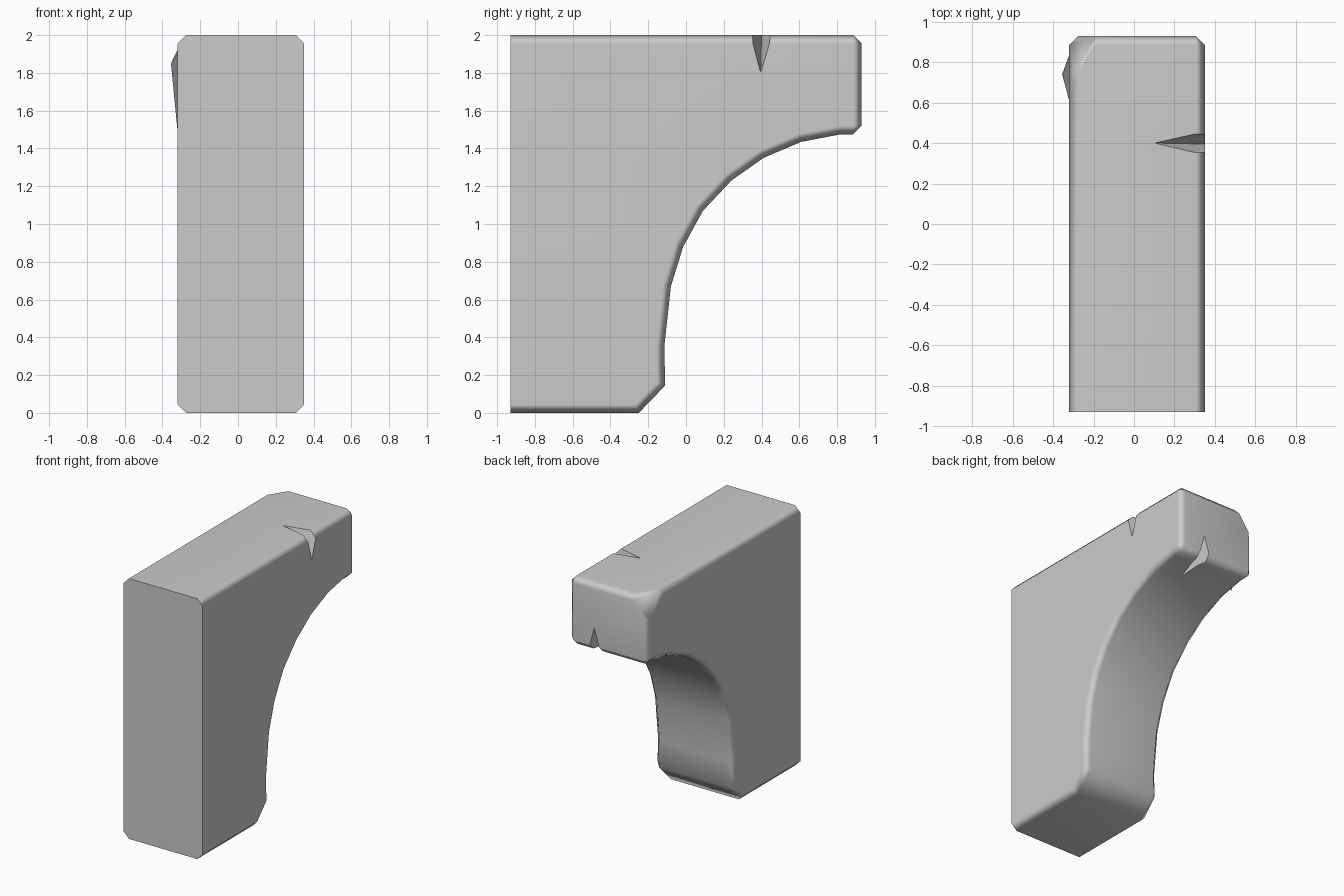
import bpy, bmesh, math
from mathutils import Vector, Matrix

if "Cube" in bpy.data.objects:
    bpy.data.objects.remove(bpy.data.objects["Cube"])

X0, X1, BACK, END = -0.32, 0.35, -0.93, 0.93


def make_object(name, bm):
    bmesh.ops.recalc_face_normals(bm, faces=bm.faces[:])
    me = bpy.data.meshes.new(name)
    bm.to_mesh(me)
    bm.free()
    ob = bpy.data.objects.new(name, me)
    bpy.context.collection.objects.link(ob)
    return ob


def hull(name, pts):
    bm = bmesh.new()
    for p in pts:
        bm.verts.new(p)
    bmesh.ops.convex_hull(bm, input=bm.verts[:])
    return make_object(name, bm)


# Bracket side profile (y, z), extruded across x
profile = [(BACK, 0), (-0.25, 0), (-0.11, 0.145), (-0.115, 0.35), (-0.08, 0.67),
           (-0.015, 0.88), (0.09, 1.07), (0.24, 1.23), (0.41, 1.35), (0.61, 1.435),
           (0.82, 1.475), (END, 1.475), (END, 2.0), (BACK, 2.0)]
bm = bmesh.new()
face = bm.faces.new([bm.verts.new((X0, y, z)) for y, z in profile])
ext = bmesh.ops.extrude_face_region(bm, geom=[face])
bmesh.ops.translate(bm, vec=(X1 - X0, 0, 0),
                    verts=[v for v in ext["geom"] if isinstance(v, bmesh.types.BMVert)])
bmesh.ops.recalc_face_normals(bm, faces=bm.faces[:])

# Worn edges: both side outlines and the free end, not the wall face
edges = []
for e in bm.edges:
    a, b = e.verts[0].co, e.verts[1].co
    along_side = abs(a.x - b.x) < 1e-4
    at_wall = abs(a.y - BACK) < 1e-4 and abs(b.y - BACK) < 1e-4
    at_end = abs(a.y - END) < 1e-4 and abs(b.y - END) < 1e-4
    if (along_side and not at_wall) or at_end:
        edges.append(e)
bmesh.ops.bevel(bm, geom=edges, offset=0.045, segments=1, profile=0.5,
                affect='EDGES', clamp_overlap=False)
bracket = make_object("stone_bracket", bm)

# Low bulge on the left side below the chipped corner
bulge = hull("side_bulge", [(-0.355, 0.74, 1.85), (-0.318, 0.60, 1.90), (-0.318, 0.69, 1.47),
                            (-0.318, 0.84, 1.78), (-0.29, 0.70, 1.985),
                            (-0.25, 0.66, 1.85), (-0.25, 0.78, 1.80)])

# Flat chip across the top left corner
normal = Vector((-0.042, 0.027, 0.030)).normalized()
centre = Vector((-0.26, 0.85, 1.933))
bm = bmesh.new()
bmesh.ops.create_cube(bm, size=1.0, matrix=Matrix.Translation(centre + normal * 0.5)
                      @ normal.to_track_quat('Z', 'Y').to_matrix().to_4x4())
chip = make_object("chip_cutter", bm)

# Cracks in the top right edge and under the free end
top_crack = hull("top_crack_cutter", [(0.10, 0.40, 2.001), (0.352, 0.395, 1.80),
                                      (0.42, 0.31, 2.06), (0.42, 0.49, 2.06)])
end_crack = hull("end_crack_cutter", [(0.13, 0.932, 1.66), (0.12, 0.66, 1.445),
                                      (0.04, 1.00, 1.41), (0.21, 1.00, 1.41)])

helpers = [(bulge, 'UNION'), (chip, 'DIFFERENCE'),
           (top_crack, 'DIFFERENCE'), (end_crack, 'DIFFERENCE')]
for ob, op in helpers:
    mod = bracket.modifiers.new(ob.name, 'BOOLEAN')
    mod.object, mod.operation, mod.solver = ob, op, 'EXACT'
bpy.context.view_layer.update()
dg = bpy.context.evaluated_depsgraph_get()
mesh = bpy.data.meshes.new_from_object(bracket.evaluated_get(dg))
bracket.modifiers.clear()
bracket.data = mesh
for ob, _ in helpers:
    bpy.data.objects.remove(ob)

# Soft shading over the worn edges, large faces kept flat
bpy.context.view_layer.objects.active = bracket
bracket.select_set(True)
bpy.ops.object.shade_smooth_by_angle(angle=math.radians(50))
weighted = bracket.modifiers.new("weighted_normals", 'WEIGHTED_NORMAL')
weighted.keep_sharp = True
